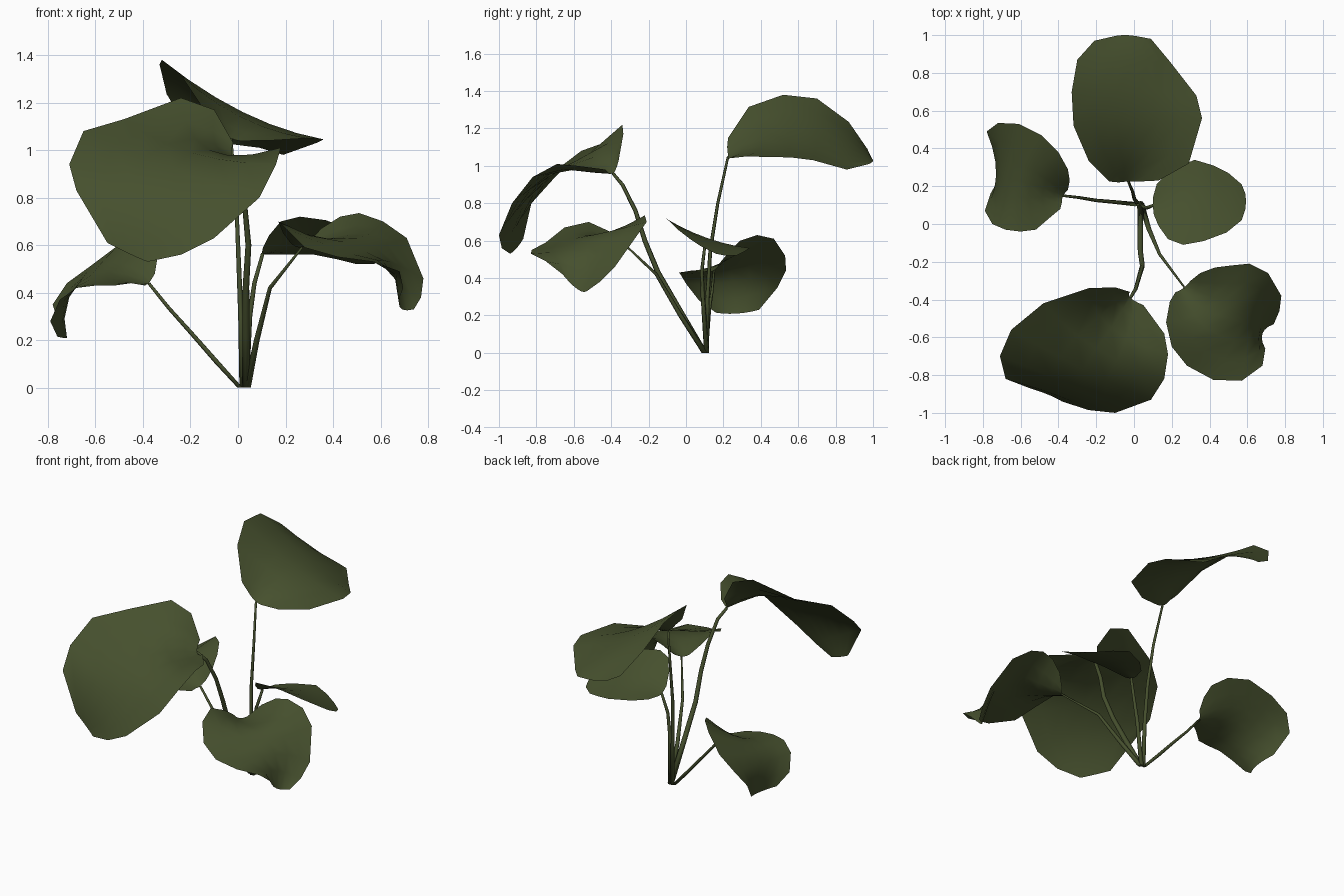
import bpy, bmesh, math
from mathutils import Vector

green = bpy.data.materials.new("dark olive green")
green.diffuse_color = (0.061, 0.080, 0.027, 1)


def finish(bm, name):
    bmesh.ops.recalc_face_normals(bm, faces=bm.faces)
    me = bpy.data.meshes.new(name)
    for f in bm.faces:
        f.smooth = True
    bm.to_mesh(me)
    bm.free()
    me.materials.append(green)
    ob = bpy.data.objects.new(name, me)
    bpy.context.collection.objects.link(ob)
    return ob


def leaf(name, rows, cuts=6):
    """Loft rows of (one edge, midrib, other edge), each row a parabola."""
    bm = bmesh.new()
    grid = []
    for r in rows:
        a, m, b = (Vector(r[i:i + 3]) for i in (0, 3, 6))
        line = []
        for i in range(cuts + 1):
            t = i / cuts
            p = a * (2 * (t - .5) * (t - 1)) + m * (4 * t * (1 - t)) + b * (2 * t * (t - .5))
            line.append(bm.verts.new(p))
        grid.append(line)
    for p, q in zip(grid, grid[1:]):
        for i in range(cuts):
            bm.faces.new((p[i], p[i + 1], q[i + 1], q[i]))
    return finish(bm, name)


def stem(name, pts, r0, r1, sides=5):
    """Tapered tube through the points."""
    bm = bmesh.new()
    pts = [Vector(p) for p in pts]
    rings = []
    for k, p in enumerate(pts):
        d = (pts[min(k + 1, len(pts) - 1)] - pts[max(k - 1, 0)]).normalized()
        if k == 0:
            d = Vector((0, 0, 1))      # flat foot on the ground
        u = d.cross(Vector((0, 1, 0.1))).normalized()
        v = d.cross(u)
        r = r0 + (r1 - r0) * k / (len(pts) - 1)
        rings.append([bm.verts.new(p + r * (u * math.cos(a) + v * math.sin(a)))
                      for a in (2 * math.pi * i / sides for i in range(sides))])
    for p, q in zip(rings, rings[1:]):
        for i in range(sides):
            j = (i + 1) % sides
            bm.faces.new((p[i], p[j], q[j], q[i]))
    bm.faces.new(rings[0])
    bm.faces.new(rings[-1])
    return finish(bm, name)


# tall back leaf
leaf("back_leaf", [
    (-.08, .22, 1.10, -.03, .225, 1.05, .03, .225, 1.04),
    (-.13, .225, 1.15, -.01, .30, 1.09, .13, .23, 1.04),
    (-.24, .335, 1.315, .01, .41, 1.14, .29, .32, 1.05),
    (-.32, .52, 1.38, .02, .55, 1.16, .36, .56, 1.045),
    (-.33, .70, 1.36, .02, .70, 1.15, .33, .68, 1.03),
    (-.30, .87, 1.235, 0, .86, 1.10, .19, .86, .98),
    (-.21, .97, 1.09, -.03, .97, 1.05, .09, .98, 1.01),
    (-.12, .99, 1.04, -.06, 1.0, 1.03, .01, .995, 1.02)])
# large front leaf
leaf("front_leaf", [
    (-.02, -.36, 1.03, -.02, -.39, .96, .05, -.43, .98),
    (-.10, -.335, 1.17, -.06, -.45, .98, .16, -.58, 1.0),
    (-.24, -.34, 1.22, -.12, -.55, 1.0, .18, -.69, 1.01),
    (-.48, -.42, 1.13, -.20, -.66, .99, .16, -.82, .94),
    (-.65, -.56, 1.08, -.27, -.77, .92, .09, -.93, .80),
    (-.71, -.70, .94, -.33, -.86, .81, -.10, -1.0, .63),
    (-.68, -.82, .83, -.40, -.91, .67, -.24, -.985, .56),
    (-.55, -.87, .61, -.45, -.905, .56, -.38, -.94, .53)])
# drooping leaf at the front right
leaf("front_right_leaf", [
    (.22, -.36, .61, .26, -.34, .59, .30, -.30, .61),
    (.19, -.41, .65, .31, -.38, .60, .35, -.26, .67),
    (.17, -.52, .70, .37, -.44, .62, .43, -.23, .72),
    (.20, -.65, .67, .44, -.48, .63, .51, -.22, .735),
    (.28, -.75, .59, .51, -.50, .63, .61, -.21, .70),
    (.42, -.825, .55, .58, -.52, .59, .71, -.26, .63),
    (.57, -.83, .53, .64, -.53, .53, .78, -.38, .46),
    (.68, -.75, .49, .67, -.55, .44, .77, -.46, .38),
    (.695, -.66, .42, .68, -.58, .34, .74, -.53, .33)])
# small leaf at the right
leaf("right_leaf", [
    (.10, .14, .56, .10, .10, .565, .105, .05, .59),
    (.12, .21, .56, .17, .10, .59, .13, -.01, .64),
    (.19, .28, .56, .25, .11, .61, .18, -.08, .70),
    (.32, .34, .56, .34, .11, .615, .26, -.11, .72),
    (.42, .31, .54, .43, .12, .60, .37, -.09, .705),
    (.50, .27, .52, .51, .12, .58, .49, -.045, .66),
    (.57, .21, .52, .57, .12, .56, .57, .02, .61),
    (.59, .16, .53, .592, .12, .55, .59, .08, .57)])
# curled leaf at the left
leaf("left_leaf", [
    (-.38, .12, .44, -.375, .15, .44, -.35, .18, .48),
    (-.39, .08, .43, -.42, .17, .46, -.34, .23, .54),
    (-.45, .03, .44, -.48, .19, .48, -.35, .29, .60),
    (-.52, -.03, .43, -.55, .21, .49, -.40, .38, .63),
    (-.60, -.04, .43, -.61, .23, .48, -.49, .47, .61),
    (-.68, -.03, .42, -.67, .24, .44, -.61, .53, .52),
    (-.75, .0, .37, -.71, .25, .38, -.72, .535, .44),
    (-.79, .07, .28, -.73, .26, .29, -.78, .49, .35),
    (-.76, .16, .215, -.72, .27, .21, -.74, .39, .23)])

# stems, from the shared foot to each leaf base
stem("back_stem", [(.02, .11, 0), (.013, .115, .3), (.003, .13, .55),
                   (-.007, .17, .8), (-.03, .225, 1.05)], .014, .007)
stem("front_stem", [(.035, .10, 0), (.035, -.03, .22), (.035, -.15, .43), (.045, -.22, .6),
                    (.03, -.27, .76), (.01, -.34, .9), (-.02, -.39, .96)], .018, .009)
stem("front_right_stem", [(.04, .10, 0), (.08, -.03, .2), (.135, -.16, .42),
                          (.27, -.34, .59)], .017, .005)
stem("right_stem", [(.035, .11, 0), (.05, .09, .3), (.07, .085, .44),
                    (.105, .10, .565)], .014, .008)
stem("left_stem", [(.01, .105, 0), (-.09, .115, .11), (-.20, .125, .235), (-.29, .14, .335),
                   (-.375, .15, .44)], .012, .007)
